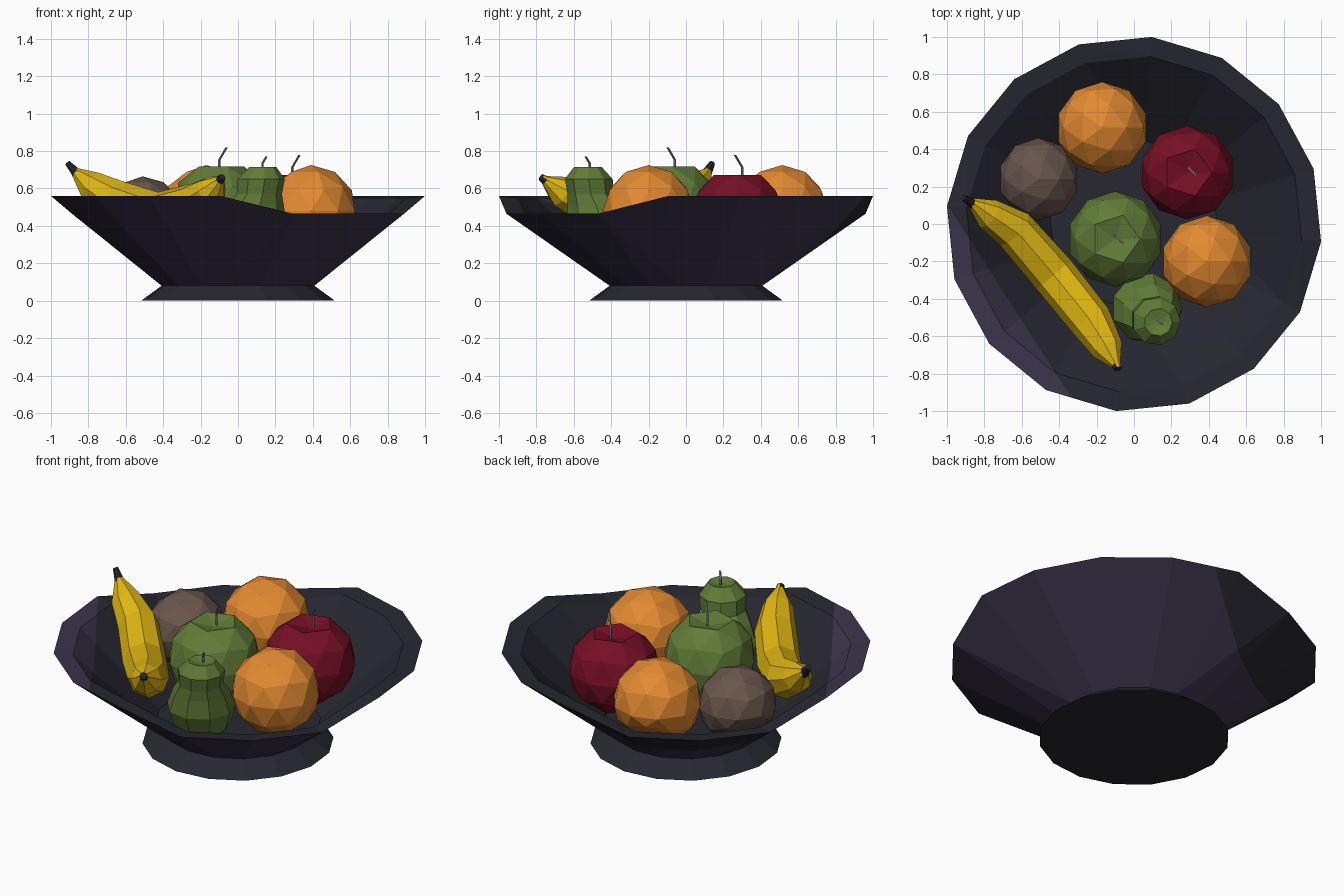
import bpy, bmesh, math
from mathutils import Vector

if "Cube" in bpy.data.objects:
    bpy.data.objects.remove(bpy.data.objects["Cube"])


def material(name, hexcol):
    rgb = [int(hexcol[i:i + 2], 16) / 255 for i in (0, 2, 4)]
    lin = [c / 12.92 if c < 0.04045 else ((c + 0.055) / 1.055) ** 2.4 for c in rgb]
    m = bpy.data.materials.new(name)
    m.diffuse_color = (*lin, 1)
    m.use_nodes = True
    m.node_tree.nodes["Principled BSDF"].inputs["Base Color"].default_value = m.diffuse_color
    return m


DARK = material("dark_slate", "272731")
PURPLE = material("dark_purple", "3b344b")
ORANGE = material("orange_peel", "E38A31")
YELLOW = material("banana_yellow", "E2B912")
GREEN = material("fruit_green", "617C37")
RED = material("apple_red", "760F25")
BROWN = material("fuzzy_brown", "69564C")
GREY = material("stem_grey", "85858A")
TIP = material("banana_tip", "25252C")


def finish(name, bm, mats):
    bmesh.ops.recalc_face_normals(bm, faces=bm.faces)
    me = bpy.data.meshes.new(name)
    bm.to_mesh(me)
    bm.free()
    for m in mats:
        me.materials.append(m)
    ob = bpy.data.objects.new(name, me)
    bpy.context.collection.objects.link(ob)
    return ob


def bridge(bm, rings):
    """Skin a list of closed vertex rings and cap both ends."""
    n = len(rings[0])
    for a, b in zip(rings, rings[1:]):
        for i in range(n):
            j = (i + 1) % n
            bm.faces.new((a[i], a[j], b[j], b[i]))
    bm.faces.new(rings[0])
    bm.faces.new(rings[-1])


def rest_in_bowl(bm):
    """Flatten the parts of a fruit that would sink into the bowl wall."""
    for v in bm.verts:
        r = math.hypot(v.co.x, v.co.y)
        v.co.z = max(v.co.z, 0.14 + 0.80 * max(0, r - 0.41))


def tube(name, path, radii, sides, mats, upright=False, rule=None, rest=True):
    """Loft polygon rings along a path."""
    bm = bmesh.new()
    pts = [Vector(p) for p in path]
    rings = []
    for k, p in enumerate(pts):
        d = (pts[min(k + 1, len(pts) - 1)] - pts[max(k - 1, 0)]).normalized()
        ref = Vector((1, 0, 0)) if abs(d.z) > 0.9 else Vector((0, 0, 1))
        u = Vector((1, 0, 0)) if upright else d.cross(ref).normalized()
        w = Vector((0, 1, 0)) if upright else d.cross(u)
        rings.append([bm.verts.new(p + radii[k] * (u * math.cos(a) + w * math.sin(a)))
                      for a in (2 * math.pi * i / sides for i in range(sides))])
    bridge(bm, rings)
    if rest:
        rest_in_bowl(bm)
    if rule:
        for f in bm.faces:
            f.material_index = rule(f.calc_center_median())
    return finish(name, bm, mats)


def ball(name, centre, scale, mat, dimple=False):
    """Faceted round fruit; apples get a sunken top."""
    bm = bmesh.new()
    bmesh.ops.create_icosphere(bm, subdivisions=2, radius=1)
    if dimple:
        top = max(bm.verts, key=lambda v: v.co.z)
        top.co.z = 0.72
    for v in bm.verts:
        v.co = Vector((v.co.x * scale[0], v.co.y * scale[1], v.co.z * scale[2])) + Vector(centre)
    rest_in_bowl(bm)
    return finish(name, bm, [mat])


def stem(name, x, y, z, h):
    tube(name, [(x, y, z - 0.05), (x, y, z + 0.4 * h), (x + 0.35 * h, y - 0.35 * h, z + h)],
         [0.007] * 3, 5, [GREY], upright=True, rest=False)


# Bowl: 16 sides, flared foot, flat rim that dips on two opposite sides
SIDES, TURN = 16, math.radians(-5.4)
DIPS = (14, 15, 13, 5, 6, 7)
profile = [(0.52, 0), (0.41, 0.08), (1.0045, 0.56), (0.90, 0.548), (0.45, 0.12)]
bm = bmesh.new()
rings = []
for k, (r, z) in enumerate(profile):
    ring = []
    for i in range(SIDES):
        a = TURN + 2 * math.pi * i / SIDES
        dip = 0.095 if k in (2, 3) and i in DIPS else 0
        ring.append(bm.verts.new((r * math.cos(a), r * math.sin(a), z - dip)))
    rings.append(ring)
bridge(bm, rings)
bmesh.ops.recalc_face_normals(bm, faces=bm.faces)
bmesh.ops.triangulate(bm, faces=[f for f in bm.faces if len(f.verts) == 4])
for f in bm.faces:
    z = f.calc_center_median().z
    f.material_index = 1 if f.normal.z < -0.1 and z > 0.05 else 0

# Contrasting patches: one outside at the back, one inside at the front left
for old, new, no, dist in ((1, 0, Vector((-0.559, 0.829, 0)), 0.667),
                           (0, 1, Vector((-0.84, -0.54, 0)), 0.785)):
    faces = [f for f in bm.faces if f.material_index == old]
    geom = list({e for f in faces for e in f.edges} | {v for f in faces for v in f.verts}) + faces
    bmesh.ops.bisect_plane(bm, geom=geom, plane_co=no * dist, plane_no=no)
    for f in bm.faces:
        c = f.calc_center_median()
        side = f.normal.z < -0.1 if old == 1 else f.normal.z > 0.1
        if side and f.material_index == old and c.dot(no) > dist:
            f.material_index = new
finish("bowl", bm, [DARK, PURPLE])

# Round fruit
ball("orange_front", (0.39, -0.20, 0.48), (0.245, 0.245, 0.245), ORANGE)
ball("orange_back", (-0.17, 0.515, 0.48), (0.245, 0.245, 0.245), ORANGE)
ball("kiwi", (-0.51, 0.24, 0.45), (0.215, 0.22, 0.215), BROWN)
ball("green_apple", (-0.10, -0.08, 0.50), (0.255, 0.255, 0.255), GREEN, True)
ball("red_apple", (0.285, 0.275, 0.46), (0.255, 0.25, 0.25), RED, True)

# Pear leaning forward
tube("pear",
     [(0.06, -0.43, 0.22), (0.06, -0.43, 0.29), (0.07, -0.45, 0.40), (0.09, -0.48, 0.51),
      (0.11, -0.51, 0.57), (0.12, -0.52, 0.65), (0.13, -0.525, 0.715), (0.13, -0.525, 0.70)],
     [0.09, 0.16, 0.19, 0.155, 0.125, 0.13, 0.075, 0.02], 9, [GREEN], upright=True)

# Stems
stem("green_apple_stem", -0.10, -0.06, 0.71, 0.11)
stem("red_apple_stem", 0.29, 0.30, 0.67, 0.11)
stem("pear_stem", 0.13, -0.515, 0.71, 0.06)

# Banana with dark ends
tube("banana",
     [(-0.91, 0.14, 0.735), (-0.87, 0.115, 0.69), (-0.86, 0.11, 0.68), (-0.78, 0.055, 0.61),
      (-0.64, -0.03, 0.53), (-0.43, -0.27, 0.46), (-0.23, -0.52, 0.515),
      (-0.14, -0.67, 0.585), (-0.095, -0.755, 0.645), (-0.085, -0.775, 0.66)],
     [0.016, 0.026, 0.032, 0.085, 0.113, 0.12, 0.115, 0.085, 0.025, 0.02], 8,
     [YELLOW, TIP],
     rule=lambda c: 1 if c.x < -0.868 or c.y < -0.757 else 0)
